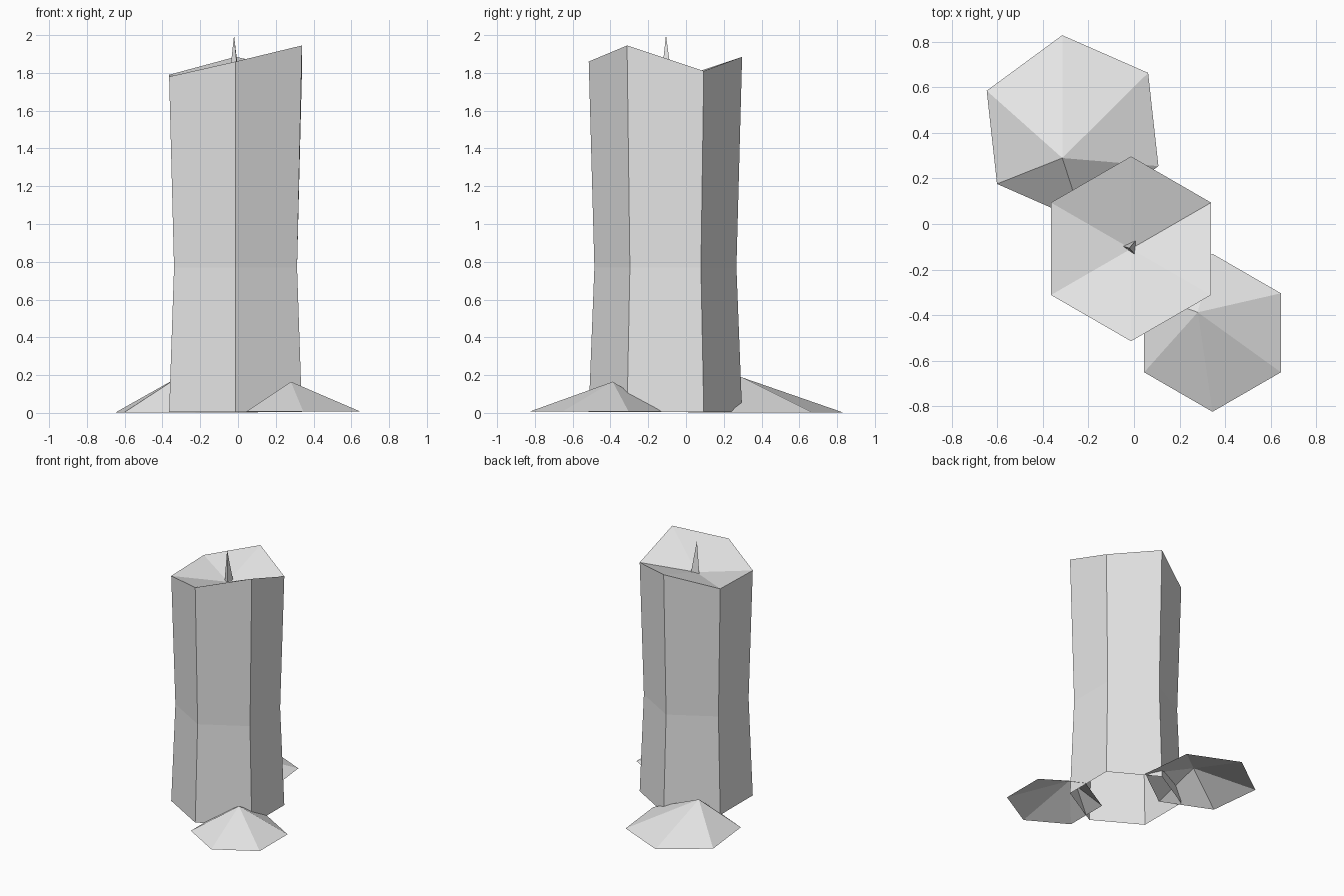
import bpy
import bmesh
from math import cos, sin, radians

cube = bpy.data.objects.get("Cube")
if cube:
    bpy.data.objects.remove(cube, do_unlink=True)

wax = bpy.data.materials.new("pale_grey_wax")
wax.use_nodes = True
COLOUR = (0.8, 0.8, 0.8, 1)
wax.diffuse_color = COLOUR
wax.node_tree.nodes["Principled BSDF"].inputs["Base Color"].default_value = COLOUR


def ring(bm, centre, radius, sides, start, heights):
    """Regular polygon of vertices, each with its own height."""
    return [bm.verts.new((centre[0] + radius * cos(radians(start + 360 * i / sides)),
                          centre[1] + radius * sin(radians(start + 360 * i / sides)),
                          heights[i]))
            for i in range(sides)]


def bridge(bm, low, high):
    for i in range(len(low)):
        j = (i + 1) % len(low)
        bm.faces.new((low[i], low[j], high[j], high[i]))


def fan(bm, loop, tip):
    apex = bm.verts.new(tip)
    for i in range(len(loop)):
        bm.faces.new((loop[i], loop[(i + 1) % len(loop)], apex))


def finish(bm, name):
    mesh = bpy.data.meshes.new(name)
    bm.to_mesh(mesh)
    bm.free()
    mesh.materials.append(wax)
    obj = bpy.data.objects.new(name, mesh)
    bpy.context.collection.objects.link(obj)


def cone(name, centre, radius, sides, start, base, tip):
    """Open-bottomed cone with a free tip position."""
    bm = bmesh.new()
    fan(bm, ring(bm, centre, radius, sides, start, [base] * sides), tip)
    finish(bm, name)


# Candle body: waisted hexagonal tube, uneven rim, sunken top, open bottom
AXIS = (-0.013, -0.109)
bm = bmesh.new()
foot = ring(bm, AXIS, 0.406, 6, 30, [0.005] * 6)
waist = ring(bm, AXIS, 0.376, 6, 30, [0.77] * 6)
rim = ring(bm, AXIS, 0.406, 6, 30, [1.81, 1.885, 1.79, 1.78, 1.86, 1.945])
bridge(bm, foot, waist)
bridge(bm, waist, rim)
fan(bm, rim, (AXIS[0], AXIS[1], 1.75))
finish(bm, "candle_body")

# Wick: thin three-sided spike
cone("wick", (-0.012, -0.101), 0.037, 3, 175, 1.74, (-0.021, -0.106, 2.0))

# Melted wax puddles: lopsided shallow cones
cone("back_wax_puddle", (-0.27, 0.42), 0.412, 6, 96.3, 0.003, (-0.315, 0.29, 0.19))
cone("front_wax_puddle", (0.345, -0.478), 0.347, 6, 30, 0.008, (0.28, -0.388, 0.165))
